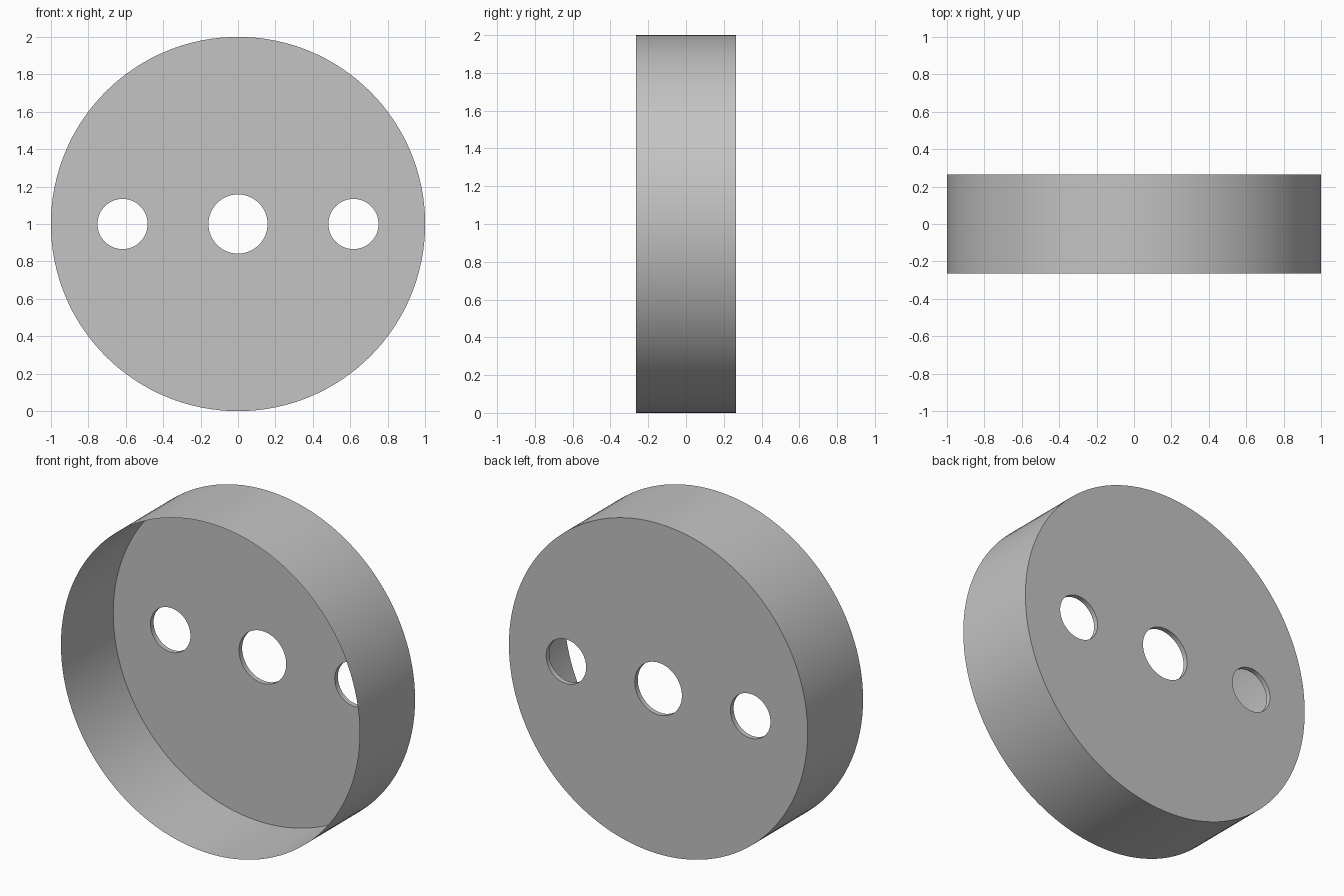
import bpy
import bmesh
from math import radians
from mathutils import Matrix, Vector

RADIUS = 1.0
FRONT, BACK = -0.265, 0.265
FLOOR = 0.03
INNER = BACK - FLOOR
HOLES = [(-0.617, 0.134), (0.0, 0.158), (0.617, 0.134)]

cube = bpy.data.objects.get("Cube")
if cube:
    bpy.data.objects.remove(cube, do_unlink=True)

grey = bpy.data.materials.new("plain grey")
grey.use_nodes = True
colour = (0.55, 0.55, 0.55, 1)
grey.diffuse_color = colour
grey.node_tree.nodes["Principled BSDF"].inputs["Base Color"].default_value = colour


def ring(bm, x, y, radius, segments):
    """Circle of edges facing the front, centred at height RADIUS."""
    place = Matrix.Translation((x, y, RADIUS)) @ Matrix.Rotation(radians(90), 4, 'X')
    verts = bmesh.ops.create_circle(bm, radius=radius, segments=segments, matrix=place)["verts"]
    return list({e for v in verts for e in v.link_edges})


def push_back(bm, geom, distance):
    extruded = bmesh.ops.extrude_face_region(bm, geom=geom)["geom"]
    verts = [g for g in extruded if isinstance(g, bmesh.types.BMVert)]
    bmesh.ops.translate(bm, verts=verts, vec=Vector((0, distance, 0)))


def finish(name, bm):
    bmesh.ops.recalc_face_normals(bm, faces=bm.faces[:])
    mesh = bpy.data.meshes.new(name)
    bm.to_mesh(mesh)
    bm.free()
    mesh.materials.append(grey)
    obj = bpy.data.objects.new(name, mesh)
    bpy.context.collection.objects.link(obj)
    bpy.ops.object.select_all(action='DESELECT')
    obj.select_set(True)
    bpy.context.view_layer.objects.active = obj
    bpy.ops.object.shade_smooth_by_angle(angle=radians(30))


# Back plate with three round holes
bm = bmesh.new()
edges = ring(bm, 0, INNER, RADIUS, 128)
for x, radius in HOLES:
    edges += ring(bm, x, INNER, radius, 64)
bmesh.ops.triangle_fill(bm, use_beauty=True, edges=edges)
push_back(bm, bm.faces[:], FLOOR)
finish("back_plate", bm)

# Thin side wall, open at the front
bm = bmesh.new()
edges = ring(bm, 0, FRONT, RADIUS, 128)
extruded = bmesh.ops.extrude_edge_only(bm, edges=edges)["geom"]
verts = [g for g in extruded if isinstance(g, bmesh.types.BMVert)]
bmesh.ops.translate(bm, verts=verts, vec=Vector((0, INNER - FRONT, 0)))
finish("side_wall", bm)
